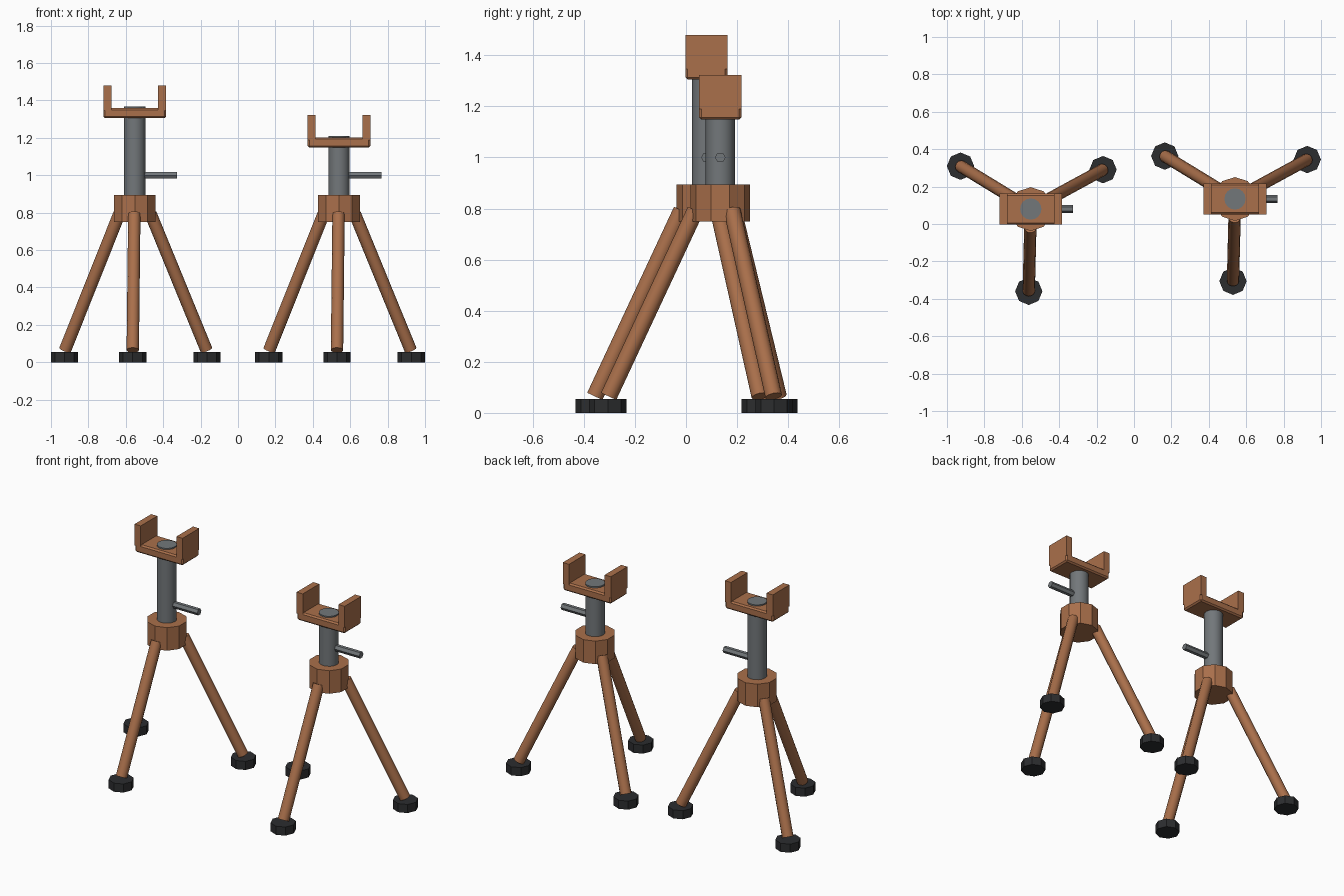
import bpy, math
from mathutils import Vector, Matrix

cube = bpy.data.objects.get("Cube")
if cube:
    bpy.data.objects.remove(cube, do_unlink=True)


def material(name, rgb):
    m = bpy.data.materials.new(name)
    m.use_nodes = True
    m.diffuse_color = (*rgb, 1)
    bsdf = m.node_tree.nodes["Principled BSDF"]
    bsdf.inputs["Base Color"].default_value = (*rgb, 1)
    bsdf.inputs["Roughness"].default_value = 0.7
    return m


COPPER = material("copper brown", (0.40, 0.16, 0.07))
STEEL = material("steel grey", (0.17, 0.185, 0.195))
RUBBER = material("black rubber", (0.025, 0.026, 0.028))


def rod(name, start, end, radius, sides, mat, spin=0, smooth=True):
    """Cylinder running from start to end."""
    start, end = Vector(start), Vector(end)
    axis = end - start
    bpy.ops.mesh.primitive_cylinder_add(vertices=sides, radius=radius, depth=axis.length)
    ob = bpy.context.object
    ob.name = name
    ob.data.transform(Matrix.Rotation(spin, 4, 'Z'))
    ob.data.transform(Vector((0, 0, 1)).rotation_difference(axis).to_matrix().to_4x4())
    ob.location = (start + end) / 2
    ob.data.materials.append(mat)
    if smooth:
        bpy.ops.object.shade_smooth_by_angle(angle=math.radians(34))
    return ob


def box(name, center, size, mat, bevel=0):
    bpy.ops.mesh.primitive_cube_add(size=1, location=center)
    ob = bpy.context.object
    ob.name = name
    ob.data.transform(Matrix.Diagonal((*size, 1)))
    ob.data.materials.append(mat)
    if bevel:
        mod = ob.modifiers.new("edge", 'BEVEL')
        mod.width, mod.segments = bevel, 1
    return ob


def stand(side, x, y, top):
    """Tripod jack stand; top is the underside height of its cradle."""
    # Collar, column and locking handle
    rod(side + "_collar", (x, y, 0.75), (x, y, 0.895), 0.117, 10, COPPER, smooth=False)
    rod(side + "_column", (x, y, 0.80), (x, y, top + 0.062), 0.057, 16, STEEL)
    rod(side + "_locking_handle", (x, y, 1.0), (x + 0.226, y, 1.0), 0.021, 6, STEEL,
        smooth=False)

    # U-shaped cradle
    box(side + "_cradle_base", (x, y, top + 0.027), (0.335, 0.165, 0.054), COPPER, 0.009)
    for name, s in (("right", -1), ("left", 1)):
        box(f"{side}_cradle_{name}_wall", (x + s * 0.146, y, top + 0.108),
            (0.043, 0.165, 0.134), COPPER)

    # Splayed legs on rubber feet
    for name, deg in (("front", 268.6), ("left", 28.6), ("right", 148.6)):
        a = math.radians(deg)
        out = Vector((math.cos(a), math.sin(a), 0))
        hub = Vector((x, y, 0))
        up = Vector((0, 0, 1))
        rod(f"{side}_{name}_leg", hub + out * 0.437 + up * 0.065,
            hub + out * 0.097 + up * 0.793, 0.033, 12, COPPER)
        foot = hub + out * 0.44
        rod(f"{side}_{name}_foot", foot, foot + up * 0.054, 0.073, 8, RUBBER, smooth=False)


stand("right_stand", -0.552, 0.08, 1.305)
stand("left_stand", 0.54, 0.134, 1.148)
